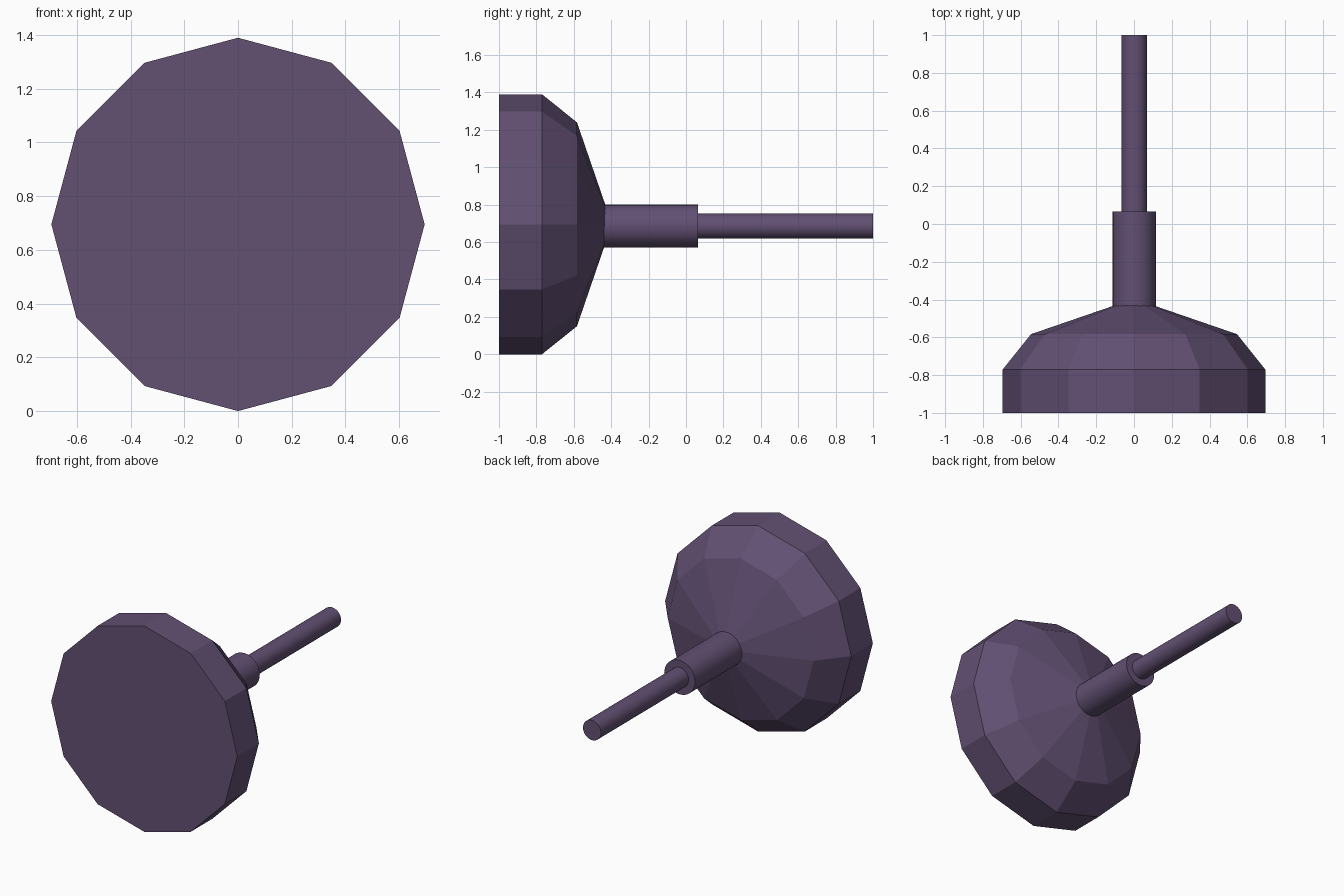
import bpy, bmesh, math

if "Cube" in bpy.data.objects:
    bpy.data.objects.remove(bpy.data.objects["Cube"])

mat = bpy.data.materials.new("dusky purple")
mat.diffuse_color = (0.122, 0.080, 0.171, 1.0)
mat.use_nodes = True
mat.node_tree.nodes["Principled BSDF"].inputs["Base Color"].default_value = mat.diffuse_color


def lathe(name, rings, sides, x, z, smooth):
    """Closed solid of rings (y, radius) around an axis along y."""
    bm = bmesh.new()
    loops = []
    for y, r in rings:
        loops.append([bm.verts.new((x + r * math.cos(2 * math.pi * i / sides), y,
                                    z + r * math.sin(2 * math.pi * i / sides)))
                      for i in range(sides)])
    for a, b in zip(loops, loops[1:]):
        for i in range(sides):
            j = (i + 1) % sides
            bm.faces.new((a[i], a[j], b[j], b[i]))
    bm.faces.new(loops[0])
    bm.faces.new(loops[-1])
    bmesh.ops.recalc_face_normals(bm, faces=bm.faces[:])
    me = bpy.data.meshes.new(name)
    bm.to_mesh(me)
    bm.free()
    me.materials.append(mat)
    ob = bpy.data.objects.new(name, me)
    bpy.context.collection.objects.link(ob)
    if smooth:
        bpy.ops.object.select_all(action='DESELECT')
        ob.select_set(True)
        bpy.context.view_layer.objects.active = ob
        bpy.ops.object.shade_smooth_by_angle(angle=math.radians(35))
    return ob


# Faceted twelve-sided head, flat at the front
lathe("head", [(-1.0, 0.695), (-0.77, 0.695), (-0.583, 0.545), (-0.43, 0.10)],
      12, 0.0, 0.695, False)

# Stepped round stem: thick collar, then thin rod
lathe("stem", [(-0.45, 0.115), (0.065, 0.115), (0.065, 0.067), (1.0, 0.067)],
      32, 0.002, 0.685, True)
